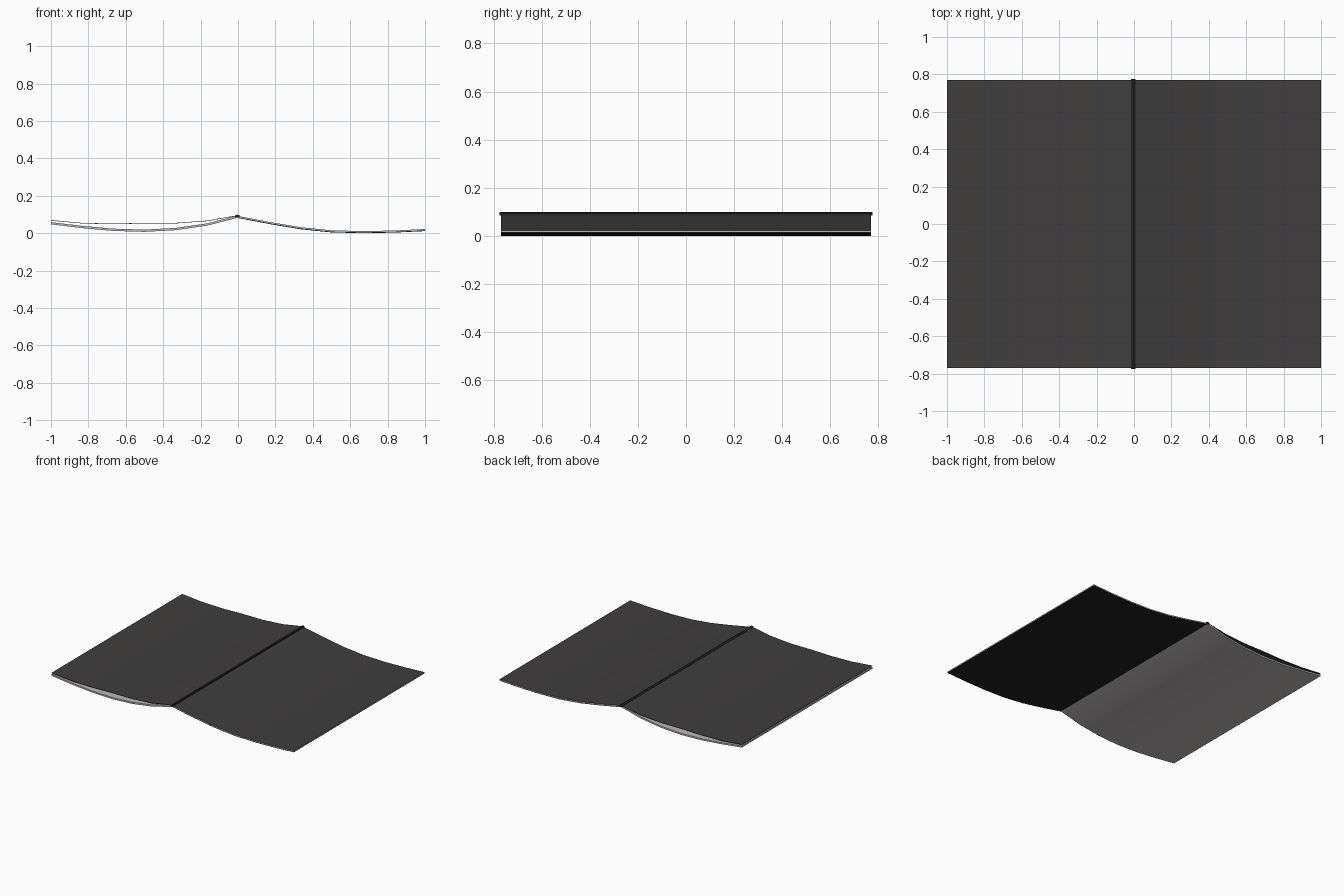
import bpy, bmesh

if "Cube" in bpy.data.objects:
    bpy.data.objects.remove(bpy.data.objects["Cube"])

HALF = 0.77  # half depth of the sheets


def material(name, v):
    m = bpy.data.materials.new(name)
    m.diffuse_color = (v, v * 0.95, v * 0.94, 1)
    m.use_nodes = True
    m.node_tree.nodes["Principled BSDF"].inputs["Base Color"].default_value = m.diffuse_color
    return m


DARK = material("dark_paper", 0.05)
BLACK = material("spine_black", 0.015)
PAPER = material("page_edge", 0.5)


def sheet(name, xs, zs, t, half=HALF, faces=None, edges=None):
    """Extrude a curved strip (bottom heights zs, thickness t) along y."""
    bm = bmesh.new()
    rows = []
    for x, z in zip(xs, zs):
        rows.append([bm.verts.new((x, y, z + dz))
                     for y, dz in ((-half, 0), (half, 0), (half, t), (-half, t))])
    for a, b in zip(rows, rows[1:]):
        for i in range(4):
            j = (i + 1) % 4
            f = bm.faces.new((a[i], a[j], b[j], b[i]))
            f.material_index = 0 if i % 2 == 0 else 1
    for r in (rows[0], rows[-1]):
        bm.faces.new(r).material_index = 1
    bmesh.ops.recalc_face_normals(bm, faces=bm.faces[:])
    me = bpy.data.meshes.new(name)
    bm.to_mesh(me)
    bm.free()
    if faces:
        me.materials.append(faces)
        me.materials.append(edges or faces)
    ob = bpy.data.objects.new(name, me)
    bpy.context.collection.objects.link(ob)
    bpy.context.view_layer.objects.active = ob
    ob.select_set(True)
    bpy.ops.object.shade_smooth_by_angle()
    ob.select_set(False)
    return ob


xs = [i / 6 for i in range(7)]
left_xs = [-x for x in xs]

# left page block, two stacked layers sagging below the turned page
block = [0.083, 0.040, 0.016, 0.007, 0.012, 0.027, 0.047]
sheet("page_block_lower", left_xs, block, 0.006, faces=PAPER)
sheet("page_block_upper", left_xs, [z + 0.006 for z in block], 0.006, faces=PAPER)

# turned top page on the left, lifting away from the block
top = [0.093, 0.064, 0.052, 0.052, 0.048, 0.052, 0.067]
sheet("left_top_page", left_xs, top, 0.003, faces=DARK)

# right cover, dark faces with light edges
right = [0.085, 0.053, 0.025, 0.008, 0.004, 0.007, 0.015]
sheet("right_cover", xs, right, 0.007, faces=DARK, edges=PAPER)

# outer cover under the right half touches the ground
sheet("right_cover_back", xs, [z - 0.004 for z in right], 0.004, faces=BLACK)

# narrow spine strip along the ridge
sheet("spine", [-0.016, 0, 0.007], [0.084, 0.088, 0.085], 0.011, half=0.775, faces=BLACK)
